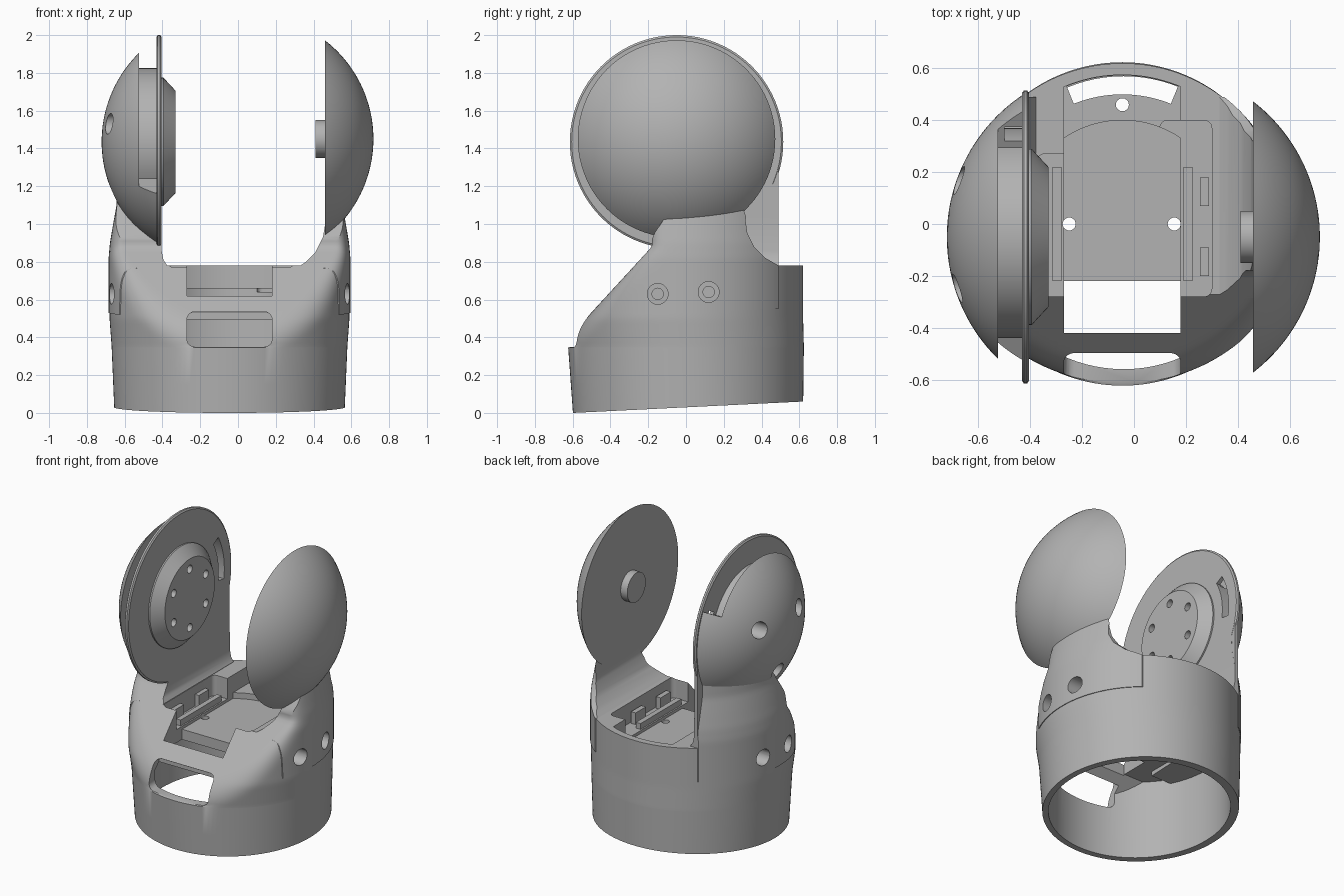
import bpy, bmesh, math

old = bpy.data.objects.get("Cube")
if old:
    bpy.data.objects.remove(old, do_unlink=True)

grey = bpy.data.materials.new("plain grey")
grey.use_nodes = True
grey.diffuse_color = (0.45, 0.45, 0.45, 1)
grey.node_tree.nodes["Principled BSDF"].inputs["Base Color"].default_value = (0.45, 0.45, 0.45, 1)

CX = -0.045            # body axis
HY, HZ = -0.05, 1.435  # hinge axis


def place(axis, t, u, v):
    return {"X": (t, u, v), "Y": (u, t, v), "Z": (u, v, t)}[axis]


def skin(name, axis, loops):
    """Join closed loops of (t, u, v) points into a capped solid."""
    bm = bmesh.new()
    rows = [[bm.verts.new(place(axis, *p)) for p in loop] for loop in loops]
    n = len(rows[0])
    for a, b in zip(rows, rows[1:]):
        for i in range(n):
            j = (i + 1) % n
            bm.faces.new((a[i], a[j], b[j], b[i]))
    bm.faces.new(rows[0])
    bm.faces.new(rows[-1][::-1])
    bmesh.ops.recalc_face_normals(bm, faces=bm.faces)
    mesh = bpy.data.meshes.new(name)
    bm.to_mesh(mesh)
    bm.free()
    mesh.materials.append(grey)
    obj = bpy.data.objects.new(name, mesh)
    bpy.context.collection.objects.link(obj)
    return obj


def prism(name, axis, pts, a, b):
    return skin(name, axis, [[(t, *p) for p in pts] for t in (a, b)])


def arc(u, v, r, a0, a1, n=32):
    angles = [math.radians(a0 + (a1 - a0) * i / n) for i in range(n + 1)]
    return [(u + r * math.cos(a), v + r * math.sin(a)) for a in angles]


def lathe(name, axis, rings, n=96):
    """Rings are (position, centre u, centre v, radius)."""
    return skin(name, axis, [[(t, *p) for p in arc(u, v, r, 0, 360, n)[:-1]] for t, u, v, r in rings])


def rod(axis, u, v, r, a, b, name="cutter", n=32):
    return lathe(name, axis, [(a, u, v, r), (b, u, v, r)], n)


def box(name, x, y, z):
    return prism(name, "Z", [(x[0], y[0]), (x[1], y[0]), (x[1], y[1]), (x[0], y[1])], *z)


def band(u, v, r0, r1, a0, a1):
    return arc(u, v, r0, a0, a1) + arc(u, v, r1, a1, a0)


def rounded(u0, u1, v0, v1, r):
    return (arc(u1 - r, v1 - r, r, 0, 90, 6) + arc(u0 + r, v1 - r, r, 90, 180, 6)
            + arc(u0 + r, v0 + r, r, 180, 270, 6) + arc(u1 - r, v0 + r, r, 270, 360, 6))


def combine(tool, *targets, op="DIFFERENCE"):
    """Apply one boolean tool to each target and discard the tool."""
    for obj in targets:
        mod = obj.modifiers.new("cut", "BOOLEAN")
        mod.operation, mod.solver, mod.object = op, "EXACT", tool
        graph = bpy.context.evaluated_depsgraph_get()
        mesh = bpy.data.meshes.new_from_object(obj.evaluated_get(graph))
        obj.modifiers.clear()
        obj.data = mesh
    bpy.data.objects.remove(tool, do_unlink=True)


# Round body whose front blends softly into a slope
PROFILE = [(-0.05, 0.012, 0.607), (0.35, 0, 0.624), (0.5, -0.015, 0.635), (0.82, -0.015, 0.635),
           (0.9, -0.015, 0.628), (1.0, -0.015, 0.611), (1.1, -0.015, 0.593), (1.4, -0.015, 0.586)]
BLEND = 0.12


def body_ring(z, grow):
    for (z0, c0, r0), (z1, c1, r1) in zip(PROFILE, PROFILE[1:]):
        if z <= z1:
            f = (z - z0) / (z1 - z0)
            cy, r = c0 + (c1 - c0) * f, r0 + (r1 - r0) * f
            break
    front = min(-0.53 + 0.92 * (z - 0.5), -0.18)
    ring = []
    for x, y in arc(CX, cy, r + grow, 0, 360, 144)[:-1]:
        if z > 0.345:
            h = max(BLEND - abs(y - front), 0) / BLEND
            y = min(max(y, front) + h * h * BLEND / 4, max(y, 0))
        ring.append((z, x, y))
    return ring


def body(name, heights, grow):
    return skin(name, "Z", [body_ring(z, grow) for z in heights])


steps = [0.35 + 0.02 * i for i in range(53)]
base = body("base_cup", [-0.05, 0.15, 0.345] + [z for z in steps if z < 0.77] + [0.78], 0)
combine(prism("cutter", "X", [(-0.9, -0.015), (0.9, 0.074), (0.9, -0.3), (-0.9, -0.3)], -1, 1), base)

# Hollow underside, following the slope
cavity = rod("Z", -0.04, 0.005, 0.565, -0.2, 0.55, n=96)
combine(prism("cutter", "X", [(-0.9, 0.06), (-0.3, 0.665), (-0.3, 1), (-0.9, 1)], -1, 1), cavity)
combine(cavity, base)

# Tray pockets, slots and window
L, R = -0.27, 0.18


def tray(radius, front, z0, z1):
    half = math.degrees(math.asin((R - L) / 2 / radius))
    return prism("cutter", "Z", [(L, front), (R, front)] + arc(CX, 0, radius, 90 - half, 90 + half), z0, z1)


combine(tray(0.575, -0.42, 0.66, 0.9), base)
combine(tray(0.4, -0.42, 0.62, 0.9), base)
combine(prism("cutter", "Z", rounded(-0.375, 0.3, -0.28, 0.27, 0.03), 0.64, 0.9), base)
combine(prism("cutter", "Z", rounded(0.1, 0.3, -0.1, 0.4, 0.03), 0.64, 0.9), base)
combine(box("cutter", (L, R), (-0.42, -0.22), (0.3, 0.9)), base)
combine(prism("cutter", "Z", band(CX, 0, 0.5, 0.573, 68, 112), 0.4, 0.9), base)
combine(prism("cutter", "Y", rounded(L, R, 0.35, 0.535, 0.04), -0.9, -0.47), base)
for x, y in ((-0.25, 0), (0.155, 0), (CX, 0.46)):
    combine(rod("Z", x, y, 0.025, 0.4, 0.9), base)

# Rails and clips beside the tray
for side, s in (("right", -1), ("left", 1)):
    for part, off, y, top in (("rail", 0.235, (-0.22, 0.22), 0.68), ("front_clip", 0.3, (-0.2, -0.09), 0.72),
                              ("rear_clip", 0.3, (0.07, 0.18), 0.72)):
        xs = sorted((CX + s * off, CX + s * (off + 0.035)))
        box(f"{side}_{part}", xs, y, (0.6, top))


# Arms: side outline and inner fillet trimmed to the round body
def arm(name, outline, inner, x_out):
    part = body(name, [0.4] + [z for z in steps if z > 0.42], 0.005)
    combine(prism("cutter", "X", outline, -1, 1), part, op="INTERSECT")
    combine(prism("cutter", "Y", inner + [(x_out, 0.45), (x_out, 1.35)], -1, 1), part, op="INTERSECT")
    return part


neck = [(0, 1.2), (-0.1, 1.05), (-0.165, 0.955), (-0.18, 0.92), (-0.195, 0.88), (-0.285, 0.77), (-0.29, 0.72),
        (-0.28, 0.52)]
left_arm = arm("left_arm", neck + [(0.49, 0.55), (0.49, 0.78), (0.42, 0.82), (0.36, 0.88), (0.325, 0.95),
                                   (0.315, 1.02), (0.33, 1.1), (0.2, 1.2)],
               [(0.465, 1.35), (0.465, 1.02), (0.45, 0.93), (0.41, 0.85), (0.36, 0.8), (0.33, 0.78), (0.33, 0.45)], 0.8)
right_arm = arm("right_arm", neck + [(0.49, 0.55), (0.49, 1.3), (0.2, 1.3)],
                [(-0.405, 1.35), (-0.405, 0.86), (-0.395, 0.81), (-0.378, 0.785), (-0.378, 0.45)], -0.8)
prism("right_back_strip", "X", [(0.2, 0.7), (0.49, 0.7), (0.49, 1.32), (0.2, 1.32)], -0.432, -0.406)

# Screw recesses through the arm feet
for s, obj in ((1, left_arm), (-1, right_arm)):
    for y, z in ((-0.15, 0.63), (0.12, 0.64)):
        combine(rod("X", y, z, 0.055, s * 0.5 + CX, s * 0.9), obj, base)
        combine(rod("X", y, z, 0.03, s * 0.45 + CX, s * 0.9), obj, base)


# Round domes at the hinge
def dome(name, s, centre, limit, z):
    ball = 0.66
    end = math.acos((limit - centre) / ball)
    rings = []
    for i in range(25):
        a = 0.006 + (end - 0.006) * i / 24
        rings.append((s * (centre + ball * math.cos(a)), HY, z, ball * math.sin(a)))
    return lathe(name, "X", rings)


dome("left_dome", 1, 0.057, 0.46, 1.45)
rod("X", HY, 1.45, 0.1, 0.41, 0.48, "left_pivot_peg", 48)

right_dome = dome("right_dome", -1, 0.062, 0.43, HZ)
combine(prism("cutter", "X", band(HY, HZ, 0.39, 0.8, 28, 210), -0.525, -0.427), right_dome)
for a in (30, 150, 270):
    y, z = arc(HY + 0.01, 1.41, 0.24, a, a, 1)[0]
    combine(rod("X", y, z, 0.055, -0.9, -0.58), right_dome)

# Thin disc with curved slot, and the bolted hub
plate = lathe("right_plate", "X", [(-0.432, HY, HZ, 0.555), (-0.425, HY, HZ, 0.565),
                                   (-0.412, HY, HZ, 0.565), (-0.405, HY, HZ, 0.555)])
combine(prism("cutter", "X", band(HY, HZ, 0.42, 0.48, -8, 30), -0.5, -0.3), plate, right_dome)
hub = lathe("right_hub", "X", [(-0.42, HY, HZ, 0.34), (-0.395, HY, HZ, 0.34), (-0.33, HY, HZ, 0.27)])
for k in range(6):
    y, z = arc(HY, HZ, 0.2, 60 * k + 30, 60 * k + 30, 1)[0]
    combine(rod("X", y, z, 0.027, -0.39, -0.3), hub)

# Smooth curved surfaces, keep sharp edges
bpy.ops.object.select_all(action="DESELECT")
for obj in bpy.context.collection.objects:
    if obj.type == "MESH" and grey.name in obj.data.materials:
        obj.select_set(True)
        bpy.context.view_layer.objects.active = obj
bpy.ops.object.shade_smooth_by_angle(angle=math.radians(28))
